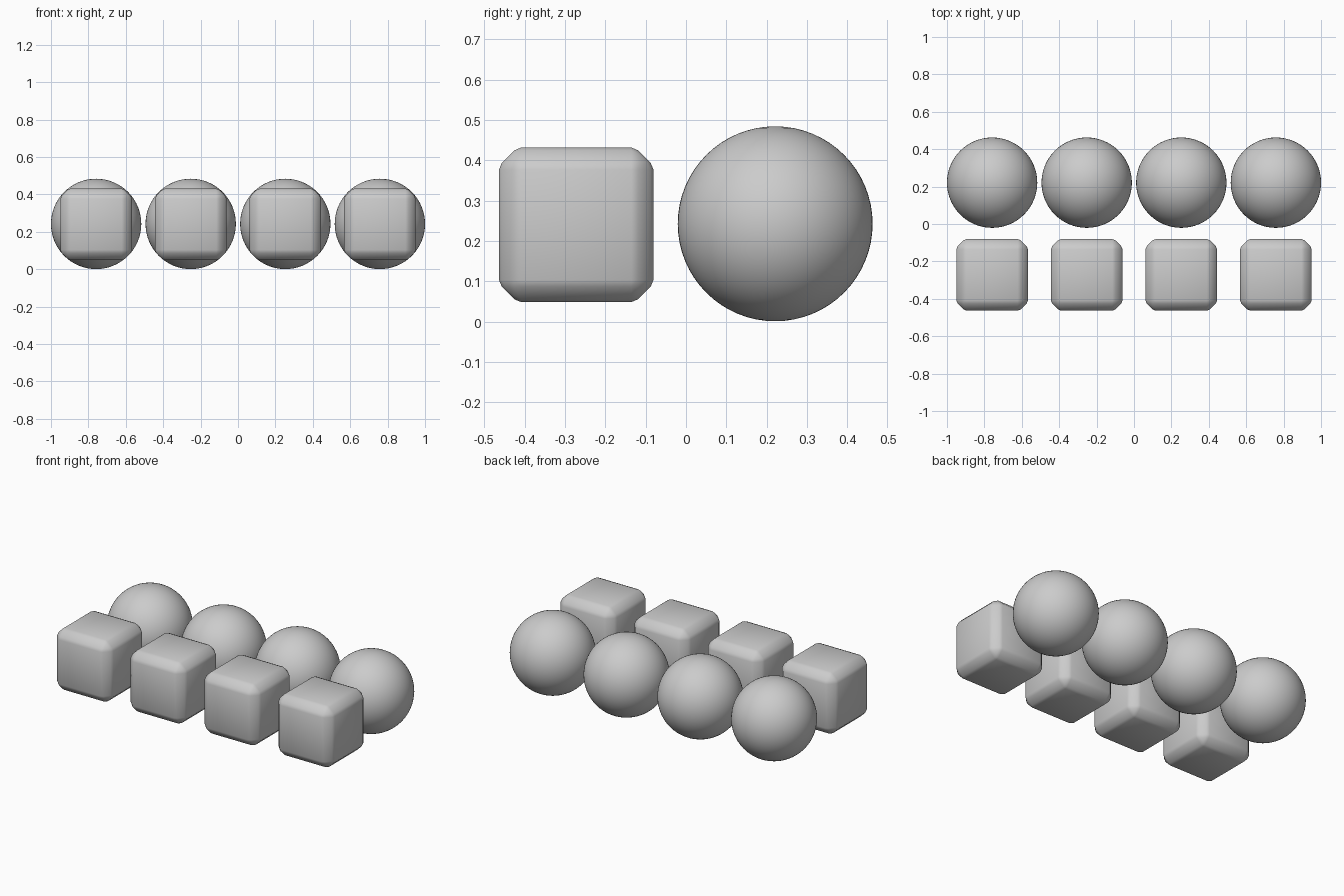
import bpy
import math

if "Cube" in bpy.data.objects:
    bpy.data.objects.remove(bpy.data.objects["Cube"])

SPACING = 0.5057
XS = [(i - 1.5) * SPACING for i in range(4)]
R = 0.2415
CUBE = 0.383


def chamfered_cube(name, loc):
    bpy.ops.mesh.primitive_cube_add(size=CUBE, location=loc)
    ob = bpy.context.object
    ob.name = name
    # wide flat chamfer, then a small softening of its borders
    for label, width, angle in (("chamfer", 0.045, 60), ("soften", 0.01, 20)):
        m = ob.modifiers.new(label, 'BEVEL')
        m.width = width
        m.segments = 1
        m.limit_method = 'ANGLE'
        m.angle_limit = math.radians(angle)
    bpy.ops.object.shade_smooth()


def ball(name, loc):
    bpy.ops.mesh.primitive_uv_sphere_add(segments=64, ring_count=32, radius=R, location=loc)
    bpy.context.object.name = name
    bpy.ops.object.shade_smooth()


# front row of cubes, back row of balls
for n, x in enumerate(XS, 1):
    chamfered_cube(f"rounded_cube_{n}", (x, -0.272, 0.24))
    ball(f"ball_{n}", (x, 0.221, 0.2425))
